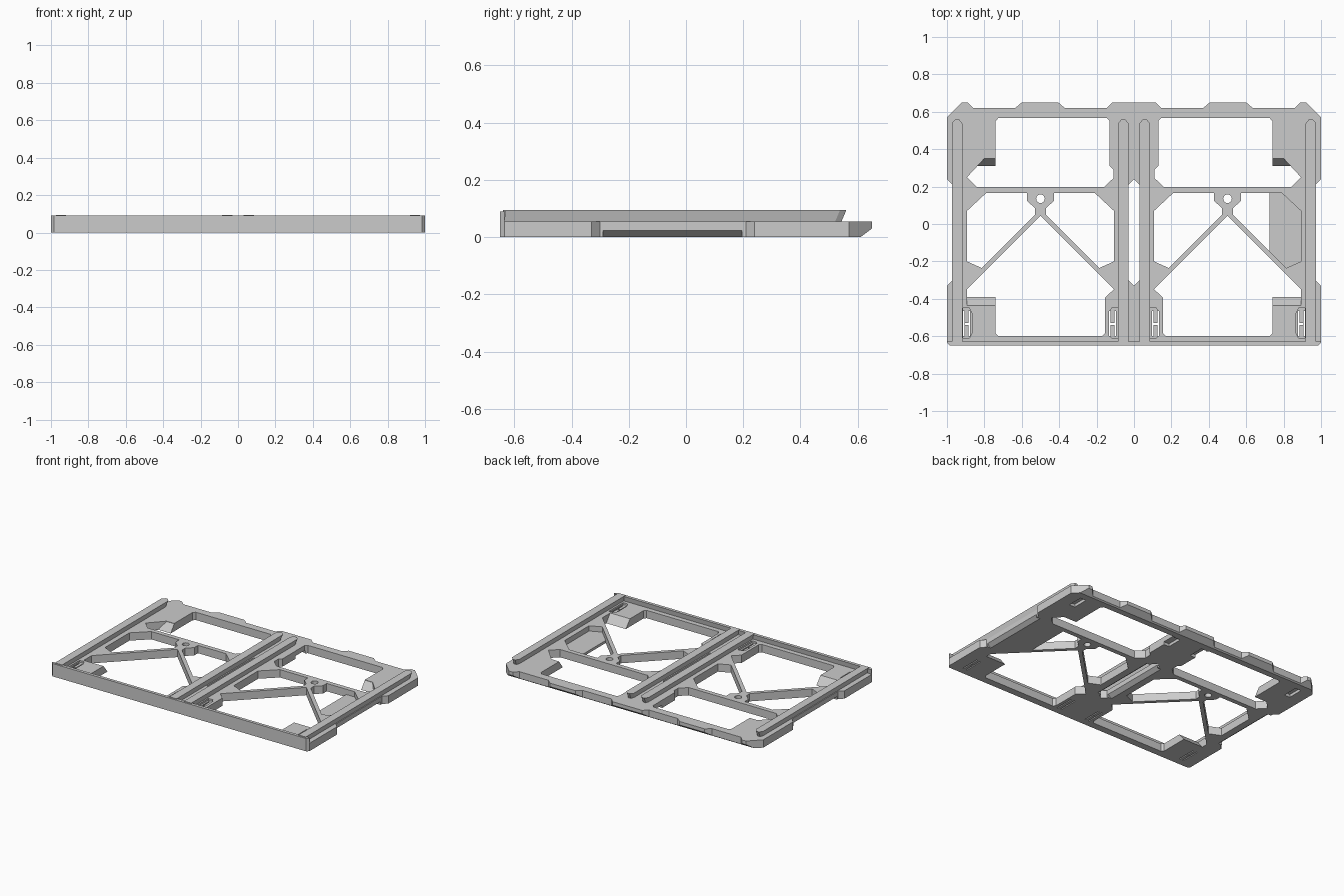
import bpy, bmesh, math

if "Cube" in bpy.data.objects:
    bpy.data.objects.remove(bpy.data.objects["Cube"])

T = 0.055  # base plate thickness


def prism(bm, bottom, z0, z1, top=None):
    top = top or bottom
    a = [bm.verts.new((x, y, z0)) for x, y in bottom]
    b = [bm.verts.new((x, y, z1)) for x, y in top]
    bm.faces.new(a[::-1])
    bm.faces.new(b)
    n = len(a)
    for i in range(n):
        j = (i + 1) % n
        bm.faces.new((a[i], a[j], b[j], b[i]))


def rect(x0, x1, y0, y1):
    return [(x0, y0), (x1, y0), (x1, y1), (x0, y1)]


def flip(pts, s):
    return [(s * x, y) for x, y in pts]


def about_half(pts):
    return [(-1 - x, y) for x, y in pts]


def both(bm, bottom, z0, z1, top=None):
    for s in (1, -1):
        prism(bm, flip(bottom, s), z0, z1, flip(top, s) if top else None)


def make(name, bm):
    bmesh.ops.recalc_face_normals(bm, faces=bm.faces)
    me = bpy.data.meshes.new(name)
    bm.to_mesh(me)
    bm.free()
    ob = bpy.data.objects.new(name, me)
    bpy.context.collection.objects.link(ob)
    return ob


def cut(ob, bm):
    cutter = make("cutter", bm)
    cutter.hide_render = True
    m = ob.modifiers.new("cut", 'BOOLEAN')
    m.operation = 'DIFFERENCE'
    m.solver = 'EXACT'
    m.object = cutter
    dg = bpy.context.evaluated_depsgraph_get()
    me = bpy.data.meshes.new_from_object(ob.evaluated_get(dg))
    ob.modifiers.clear()
    ob.data = me
    bpy.data.objects.remove(cutter)


# Base plate outline with back tabs and side recesses
left = [(-.985, -.65), (-1, -.635), (-1, -.33), (-.97, -.3), (-.97, .21), (-1, .24),
        (-1, .57), (-.92, .65), (-.89, .65), (-.86, .62), (-.635, .62), (-.6, .65),
        (-.405, .65), (-.37, .62), (-.145, .62), (-.115, .65)]
bm = bmesh.new()
prism(bm, left + flip(left, -1)[::-1], 0, T)
plate = make("base_plate", bm)

# Windows, centre slot and screw holes
upper = [(-.74, .55), (-.74, .35), (-.8, .35), (-.893, .25), (-.84, .198), (-.16, .198),
         (-.11, .245), (-.11, .29), (-.13, .31), (-.13, .55), (-.145, .567), (-.725, .567)]
side = [(-.79, .166), (-.893, .07), (-.893, -.2), (-.815, -.235), (-.53, .05),
        (-.53, .085), (-.573, .125), (-.573, .166)]
lower = [(-.5, .043), (-.893, -.348), (-.893, -.435), (-.74, -.435), (-.74, -.585),
         (-.725, -.6), (-.17, -.6), (-.155, -.585), (-.155, -.395), (-.107, -.348)]
bm = bmesh.new()
for shape in (upper, side, about_half(side), lower):
    both(bm, shape, -.02, T + .02)
screw = [(-.5 + .023 * math.cos(i * math.tau / 16), .135 + .023 * math.sin(i * math.tau / 16))
         for i in range(16)]
both(bm, screw, -.02, T + .02)
slot = [(0, .24), (-.03, .21), (-.03, -.3), (0, -.33)]
prism(bm, slot + [(.03, -.3), (.03, .21)], -.02, T + .02)
cut(plate, bm)

# Bottom chamfers, clip pockets and underside grooves
bm = bmesh.new()
prism(bm, rect(-1.1, 1.1, .597, .7), -.01, .03, rect(-1.1, 1.1, .65, .7))
both(bm, rect(-1.02, -.93, -.29, .195), -.01, .022, rect(-1.02, -.97, -.29, .195))
prism(bm, rect(-.07, .07, -.29, .195), -.01, .022, rect(-.03, .03, -.29, .195))
for cx in (-.89, -.11):
    o = -1 if cx < -.5 else 1
    pocket = [(cx - .025 * o, -.48), (cx - .01 * o, -.45), (cx + .025 * o, -.45),
              (cx + .025 * o, -.61), (cx - .01 * o, -.61), (cx - .025 * o, -.58)]
    both(bm, pocket, .042, T + .02)
    both(bm, rect(cx - .022, cx + .022, .45, .56), -.01, .02)
cut(plate, bm)

# Spring clip slits
bm = bmesh.new()
for cx in (-.895, -.115):
    for d in (-.014, .014):
        both(bm, rect(cx + d - .004, cx + d + .004, -.6, -.465), -.02, T + .02)
    both(bm, rect(cx - .0095, cx + .0095, -.54, -.53), -.02, T + .02)
cut(plate, bm)

# Sloped corner ledges inside the windows
bm = bmesh.new()
both(bm, rect(-.838, -.74, .31, .36), 0, T, rect(-.8, -.74, .352, .36))
both(bm, rect(-.893, -.74, -.445, -.39), 0, T, rect(-.893, -.74, -.445, -.435))
make("corner_ledges", bm)

# Undercut guide rails with pointed back ends
bm = bmesh.new()
for cx in (-.946, -.057):
    def rail(w, e):
        return [(cx - w, -.64), (cx + w, -.64), (cx + w, e - .022),
                (cx + .01, e), (cx - .01, e), (cx - w, e - .022)]
    both(bm, rail(.017, .542), T - .004, .094, rail(.028, .56))
make("guide_rails", bm)

# Front wall leaning slightly over the plate
bm = bmesh.new()
wall = [(-1, -.635), (-.985, -.65), (.985, -.65), (1, -.635)]
prism(bm, wall + [(1, -.634), (-1, -.634)], T, .09, wall + [(1, -.628), (-1, -.628)])
make("front_wall", bm)

# Thin floor panel in the right window
bm = bmesh.new()
prism(bm, [(.725, .168), (.79, .168), (.895, .07), (.895, -.2), (.815, -.237), (.725, -.147)],
      0, .018)
make("label_panel", bm)
